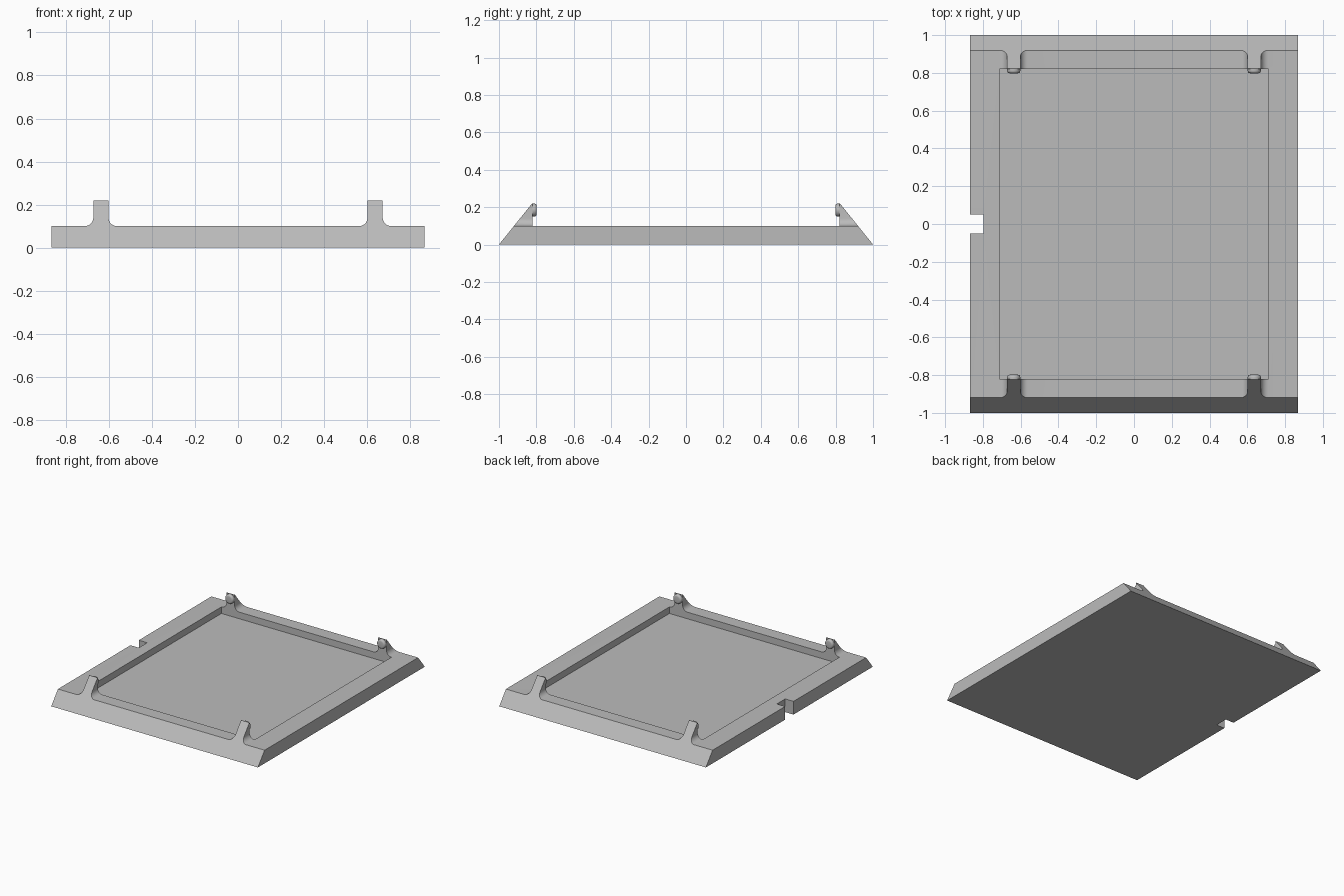
import bpy, bmesh, math
from mathutils import Matrix, Vector

if "Cube" in bpy.data.objects:
    bpy.data.objects.remove(bpy.data.objects["Cube"])

HX, HY = 0.867, 1.0            # half width, half length
RIM, TOP, FLOOR = 0.10, 0.22, 0.05
PX, PY = 0.713, 0.82           # pocket half size
CLIP_X, CLIP_W, FILLET = 0.637, 0.035, 0.04

grey = bpy.data.materials.new("light_grey")
grey.diffuse_color = (0.5, 0.5, 0.5, 1)
grey.use_nodes = True
grey.node_tree.nodes["Principled BSDF"].inputs["Base Color"].default_value = grey.diffuse_color


def to_object(name, bm):
    bmesh.ops.recalc_face_normals(bm, faces=bm.faces)
    mesh = bpy.data.meshes.new(name)
    bm.to_mesh(mesh)
    bm.free()
    mesh.materials.append(grey)
    obj = bpy.data.objects.new(name, mesh)
    bpy.context.collection.objects.link(obj)
    return obj


def select(obj):
    bpy.ops.object.select_all(action='DESELECT')
    obj.select_set(True)
    bpy.context.view_layer.objects.active = obj


def cut_box(target, lo, hi):
    lo, hi = Vector(lo), Vector(hi)
    bm = bmesh.new()
    bmesh.ops.create_cube(bm, size=1, matrix=Matrix.Translation((lo + hi) / 2)
                          @ Matrix.Diagonal((*(hi - lo), 1)))
    cutter = to_object("cutter", bm)
    cutter.hide_render = True
    mod = target.modifiers.new("cut", 'BOOLEAN')
    mod.object, mod.operation, mod.solver = cutter, 'DIFFERENCE', 'EXACT'
    select(target)
    bpy.ops.object.modifier_apply(modifier=mod.name)
    bpy.data.objects.remove(cutter)


# Front outline: flat slab with two filleted clip uprights
def fillet(cx, side):
    x = cx + side * (CLIP_W + FILLET)
    return [(x - side * FILLET * math.sin(a), RIM + FILLET * (1 - math.cos(a)))
            for a in (i * math.pi / 16 for i in range(9))]


outline = [(-HX, 0), (-HX, RIM)]
for cx in (-CLIP_X, CLIP_X):
    outline += fillet(cx, -1)
    outline += [(cx - CLIP_W, TOP), (cx + CLIP_W, TOP)]
    outline += fillet(cx, 1)[::-1]
outline += [(HX, RIM), (HX, 0)]

# Extrude along y, then slope the front and back
bm = bmesh.new()
face = bm.faces.new([bm.verts.new((x, -HY, z)) for x, z in outline])
ext = bmesh.ops.extrude_face_region(bm, geom=[face])
bmesh.ops.translate(bm, vec=(0, 2 * HY, 0),
                    verts=[v for v in ext["geom"] if isinstance(v, bmesh.types.BMVert)])
for s in (-1, 1):
    cut = bmesh.ops.bisect_plane(bm, geom=bm.verts[:] + bm.edges[:] + bm.faces[:],
                                 plane_co=(0, s * HY, 0), plane_no=(0, s * TOP, HY - PY - 0.003),
                                 clear_outer=True)
    edges = [e for e in bm.edges if e.is_boundary]
    bmesh.ops.contextual_create(bm, geom=edges)
tray = to_object("tray", bm)

# Sunken pocket and the notch in the left side
cut_box(tray, (-PX, -PY, FLOOR), (PX, PY, 0.5))
cut_box(tray, (-1, -0.05, -0.1), (-0.797, 0.05, 0.3))
select(tray)
bpy.ops.object.shade_smooth_by_angle(angle=math.radians(25))

# Round retaining pegs on the inner faces of the clips
for sy, row in ((-1, "front"), (1, "back")):
    for sx, col in ((-1, "left"), (1, "right")):
        bm = bmesh.new()
        bmesh.ops.create_cone(bm, cap_ends=True, segments=32, radius1=CLIP_W, radius2=CLIP_W,
                              depth=0.022, matrix=Matrix.Rotation(sy * math.pi / 2, 4, 'X'))
        inner = [e for e in bm.edges if all(v.co.y * sy < 0 for v in e.verts)]
        bmesh.ops.bevel(bm, geom=inner, offset=0.013, segments=4, profile=0.5, affect='EDGES')
        bmesh.ops.translate(bm, verts=bm.verts,
                            vec=(sx * CLIP_X, sy * (PY - 0.011), TOP - CLIP_W - 0.001))
        peg = to_object(f"{row}_{col}_peg", bm)
        select(peg)
        bpy.ops.object.shade_smooth_by_angle(angle=math.radians(35))
